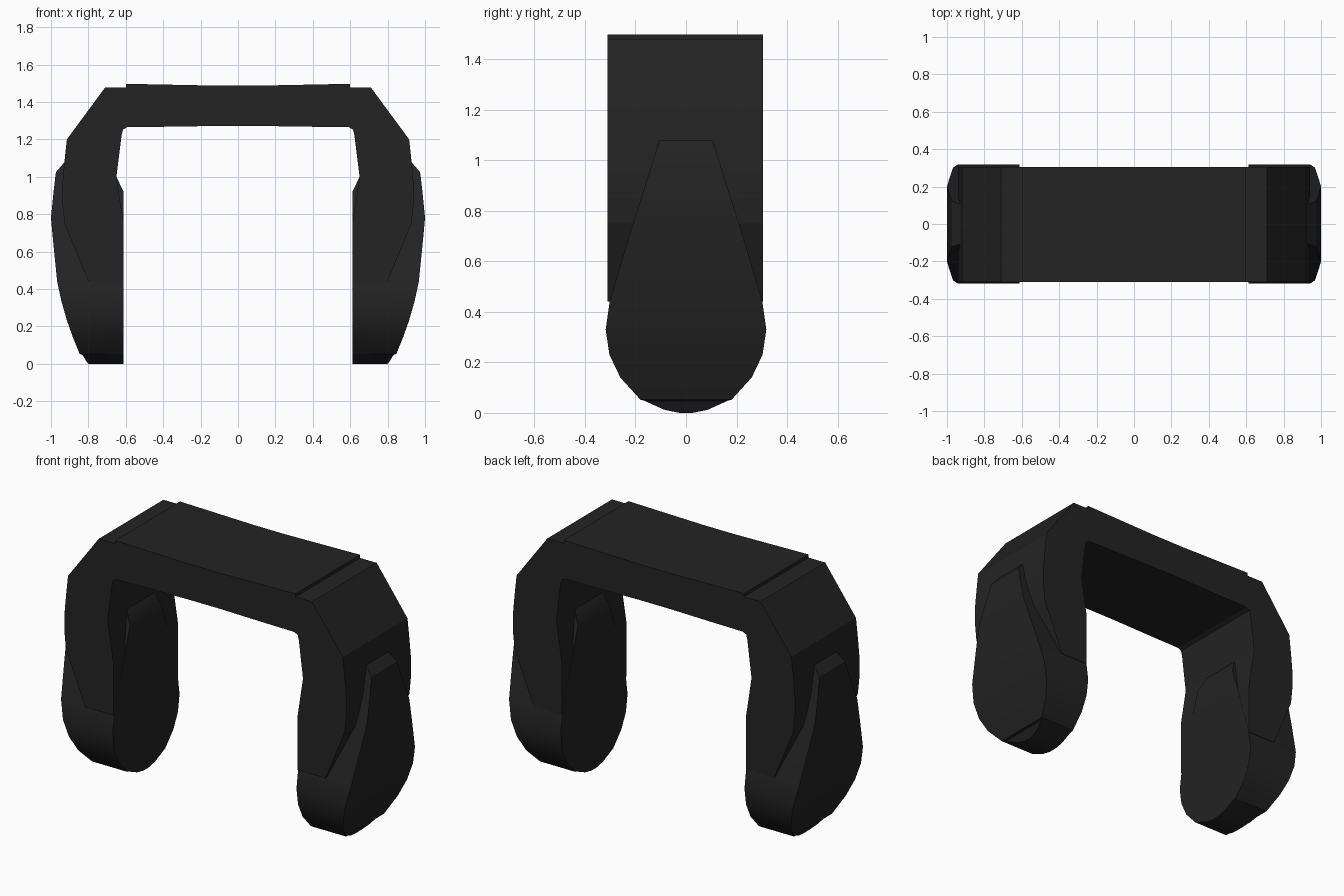
import bpy
import bmesh

default = bpy.data.objects.get("Cube")
if default:
    bpy.data.objects.remove(default, do_unlink=True)

# Single dark material
dark = bpy.data.materials.new("matte black")
dark.use_nodes = True
colour = (0.017, 0.017, 0.017, 1)
dark.diffuse_color = colour
dark.node_tree.nodes["Principled BSDF"].inputs["Base Color"].default_value = colour

FRONT, BACK = -0.31, 0.305


def loft(name, rings, smooth=False):
    """Skin a list of equal-length closed rings and cap both ends."""
    bm = bmesh.new()
    loops = [[bm.verts.new(p) for p in ring] for ring in rings]
    count = len(rings[0])
    for low, high in zip(loops, loops[1:]):
        for i in range(count):
            j = (i + 1) % count
            bm.faces.new((low[i], low[j], high[j], high[i]))
    bm.faces.new(loops[0])
    bm.faces.new(loops[-1])
    bmesh.ops.recalc_face_normals(bm, faces=bm.faces)
    mesh = bpy.data.meshes.new(name)
    bm.to_mesh(mesh)
    bm.free()
    mesh.materials.append(dark)
    obj = bpy.data.objects.new(name, mesh)
    bpy.context.collection.objects.link(obj)
    if smooth:
        bpy.ops.object.select_all(action="DESELECT")
        obj.select_set(True)
        bpy.context.view_layer.objects.active = obj
        bpy.ops.object.shade_smooth_by_angle(angle=0.45)
    return obj


def extrude_profile(name, profile):
    return loft(name, [[(x, y, z) for x, z in profile] for y in (FRONT, BACK)])


# Head band: slightly dipped slab
half = [(0.6, 1.497), (0.35, 1.492), (0.1, 1.487)]
under = [(0.1, 1.272), (0.35, 1.268), (0.6, 1.265)]
top = half + [(-x, z) for x, z in reversed(half)]
bottom = [(-x, z) for x, z in reversed(under)] + under
extrude_profile("head_band", top + bottom)

# Side arm outline, x and z
ARM = [(0.59, 1.478), (0.71, 1.478), (0.915, 1.2), (0.928, 1.08), (0.94, 0.95),
       (0.938, 0.85), (0.928, 0.75), (0.8, 0.44), (0.613, 0.44), (0.613, 0.76),
       (0.65, 1.0), (0.622, 1.225), (0.615, 1.253), (0.59, 1.266)]

# Ear cup rows: height, half depth, inner x, outer x
CUP = [(0, 0.025, 0.612, 0.8), (0.012, 0.085, 0.612, 0.81),
       (0.048, 0.165, 0.612, 0.832), (0.052, 0.18, 0.612, 0.846),
       (0.14, 0.26, 0.612, 0.882), (0.23, 0.303, 0.612, 0.914),
       (0.33, 0.318, 0.612, 0.943), (0.44, 0.302, 0.612, 0.967),
       (0.65, 0.24, 0.612, 0.988), (0.78, 0.2, 0.612, 1.0),
       (0.92, 0.155, 0.612, 0.986), (1.0, 0.13, 0.65, 0.977),
       (1.025, 0.122, 0.67, 0.973), (1.08, 0.105, 0.7, 0.926)]

for side, s in (("left", 1), ("right", -1)):
    extrude_profile(side + "_arm", [(s * x, z) for x, z in ARM])
    rings = [[(s * a, -d, z), (s * b, -d, z), (s * b, d, z), (s * a, d, z)]
             for z, d, a, b in CUP]
    loft(side + "_ear_cup", rings, smooth=True)
